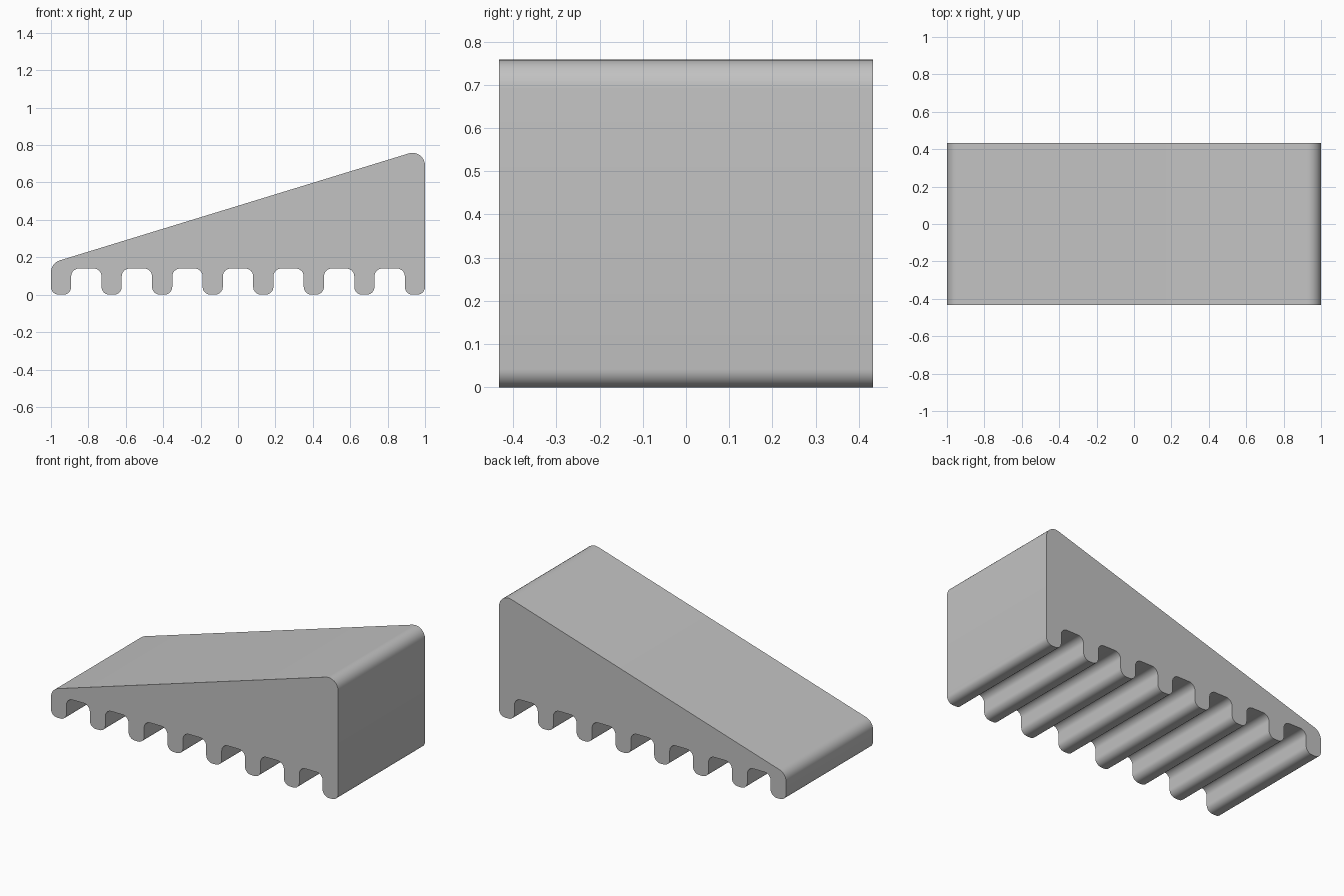
import bpy
import bmesh
import math
from mathutils import Vector

if "Cube" in bpy.data.objects:
    bpy.data.objects.remove(bpy.data.objects["Cube"])

HALF_DEPTH = 0.432
TEETH = 8
TOOTH_W = 0.108
SLOT_H = 0.14
PITCH = (2 - TOOTH_W) / (TEETH - 1)
SMALL_R, BIG_R = 0.042, 0.067
STEPS = 8


def fillet(corners):
    """Round every (x, z, radius) corner of a closed outline with an arc."""
    outline = []
    for i, (x, z, r) in enumerate(corners):
        p = Vector((x, z))
        a = (Vector(corners[i - 1][:2]) - p).normalized()
        b = (Vector(corners[(i + 1) % len(corners)][:2]) - p).normalized()
        half = a.angle(b) / 2
        centre = p + (a + b).normalized() * (r / math.sin(half))
        start = p + a * (r / math.tan(half)) - centre
        end = p + b * (r / math.tan(half)) - centre
        sweep = start.angle(end)
        for k in range(STEPS + 1):
            t = k / STEPS
            arc = (start * math.sin((1 - t) * sweep) + end * math.sin(t * sweep)) / math.sin(sweep)
            outline.append(centre + arc)
    return outline


# Toothed underside from left to right, then the sloped top
corners = []
for i in range(TEETH):
    x0 = -1 + i * PITCH
    x1 = x0 + TOOTH_W
    if i > 0:
        corners.append((x0, SLOT_H, SMALL_R))
    corners += [(x0, 0, SMALL_R), (x1, 0, SMALL_R)]
    if i < TEETH - 1:
        corners.append((x1, SLOT_H, SMALL_R))
corners += [(1, 0.782, BIG_R), (-1, 0.169, BIG_R)]

# Extrude the outline from front to back
bm = bmesh.new()
front = bm.faces.new([bm.verts.new((p.x, -HALF_DEPTH, p.y)) for p in fillet(corners)])
extruded = bmesh.ops.extrude_face_region(bm, geom=[front], use_keep_orig=True)
back_verts = [g for g in extruded["geom"] if isinstance(g, bmesh.types.BMVert)]
bmesh.ops.translate(bm, verts=back_verts, vec=(0, 2 * HALF_DEPTH, 0))
bmesh.ops.recalc_face_normals(bm, faces=bm.faces)
mesh = bpy.data.meshes.new("ribbed_wedge")
bm.to_mesh(mesh)
bm.free()

wedge = bpy.data.objects.new("ribbed_wedge", mesh)
bpy.context.collection.objects.link(wedge)

# Plain grey finish
grey = bpy.data.materials.new("light_grey")
grey.use_nodes = True
colour = (0.54, 0.54, 0.54, 1)
grey.diffuse_color = colour
grey.node_tree.nodes["Principled BSDF"].inputs["Base Color"].default_value = colour
mesh.materials.append(grey)

bpy.ops.object.select_all(action="DESELECT")
wedge.select_set(True)
bpy.context.view_layer.objects.active = wedge
bpy.ops.object.shade_smooth_by_angle(angle=math.radians(30))
